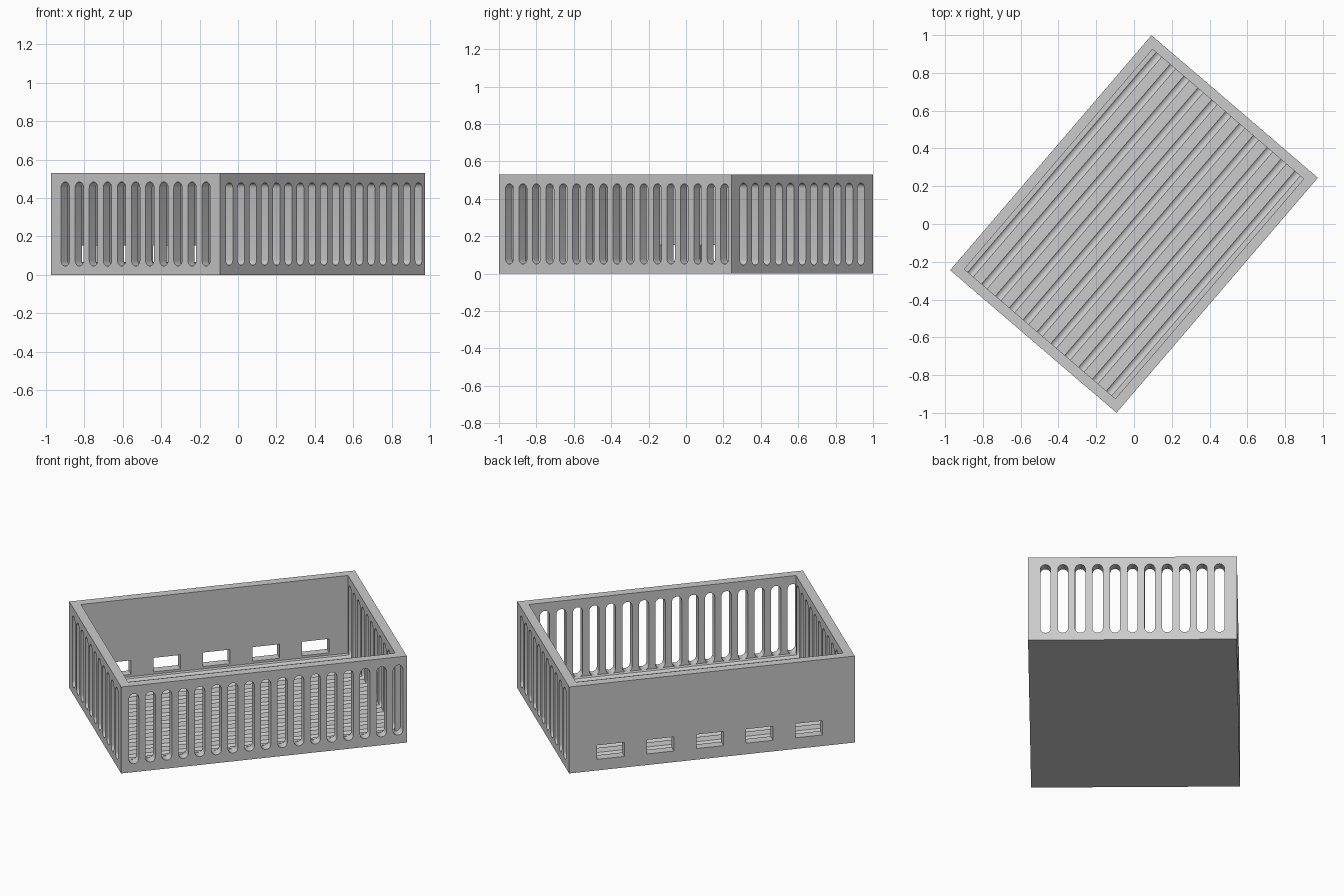
import bpy, bmesh, math
from mathutils import Matrix, Vector

if "Cube" in bpy.data.objects:
    bpy.data.objects.remove(bpy.data.objects["Cube"])

LENGTH, WIDTH, HEIGHT = 1.638, 1.16, 0.53
WALL, FLOOR = 0.053, 0.054
TURN = math.radians(49.4)


def make_object(name, bm):
    bmesh.ops.recalc_face_normals(bm, faces=bm.faces)
    mesh = bpy.data.meshes.new(name)
    bm.to_mesh(mesh)
    bm.free()
    obj = bpy.data.objects.new(name, mesh)
    bpy.context.collection.objects.link(obj)
    return obj


def add_box(bm, x0, x1, y0, y1, z0, z1):
    size = Matrix.Diagonal((x1 - x0, y1 - y0, z1 - z0, 1))
    centre = Matrix.Translation(((x0 + x1) / 2, (y0 + y1) / 2, (z0 + z1) / 2))
    bmesh.ops.create_cube(bm, size=1, matrix=centre @ size)


def add_slot(bm, at, width, z0, z1, start, end, along_x):
    """Upright round-ended slot, extruded along x or y."""
    r, n = width / 2, 10
    outline = [(at + r * math.cos(math.pi * i / n), z1 - r + r * math.sin(math.pi * i / n))
               for i in range(n + 1)]
    outline += [(at - r * math.cos(math.pi * i / n), z0 + r - r * math.sin(math.pi * i / n))
                for i in range(n + 1)]
    verts = [bm.verts.new((start, s, z) if along_x else (s, start, z)) for s, z in outline]
    face = bm.faces.new(verts)
    geom = bmesh.ops.extrude_face_region(bm, geom=[face])["geom"]
    depth = end - start
    move = Vector((depth, 0, 0)) if along_x else Vector((0, depth, 0))
    bmesh.ops.translate(bm, vec=move, verts=[g for g in geom if isinstance(g, bmesh.types.BMVert)])


def cut(obj, cutter):
    mod = obj.modifiers.new("cut", 'BOOLEAN')
    mod.operation = 'DIFFERENCE'
    mod.solver = 'EXACT'
    mod.object = cutter
    bpy.context.view_layer.update()
    mesh = bpy.data.meshes.new_from_object(obj.evaluated_get(bpy.context.evaluated_depsgraph_get()))
    obj.modifiers.clear()
    obj.data = mesh
    bpy.data.objects.remove(cutter)


hx, hy = LENGTH / 2, WIDTH / 2

# Solid block
bm = bmesh.new()
add_box(bm, -hx, hx, -hy, hy, 0, HEIGHT)
basket = make_object("slotted_basket", bm)

# Inner cavity, open at the top
bm = bmesh.new()
add_box(bm, -hx + WALL, hx - WALL, -hy + WALL, hy - WALL, FLOOR, HEIGHT + 0.2)
cut(basket, make_object("cavity_cutter", bm))

# Openings
bm = bmesh.new()
# End-wall slots run the whole length and leave shallow grooves in the floor
for i in range(11):
    add_slot(bm, (i - 5) * 0.0966, 0.057, 0.046, 0.484, -hx - 0.1, hx + 0.1, True)
# Slots in one long wall
for i in range(17):
    add_slot(bm, 0.0115 + (i - 8) * 0.0947, 0.056, 0.051, 0.48, -hy - 0.1, -hy + WALL + 0.002, False)
# Low windows in the other long wall
for i in range(5):
    x = 0.012 + (i - 2) * 0.284
    add_box(bm, x - 0.078, x + 0.078, hy - WALL - 0.004, hy + 0.1, 0.068, 0.154)
cut(basket, make_object("opening_cutter", bm))

# Finish
grey = bpy.data.materials.new("grey")
grey.diffuse_color = (0.6, 0.6, 0.6, 1)
grey.use_nodes = True
grey.node_tree.nodes["Principled BSDF"].inputs["Base Color"].default_value = grey.diffuse_color
basket.data.materials.clear()
basket.data.materials.append(grey)
for p in basket.data.polygons:
    p.material_index = 0
basket.data.transform(Matrix.Rotation(TURN, 4, 'Z'))
bpy.ops.object.select_all(action='DESELECT')
basket.select_set(True)
bpy.context.view_layer.objects.active = basket
bpy.ops.object.shade_smooth_by_angle(angle=math.radians(30))
